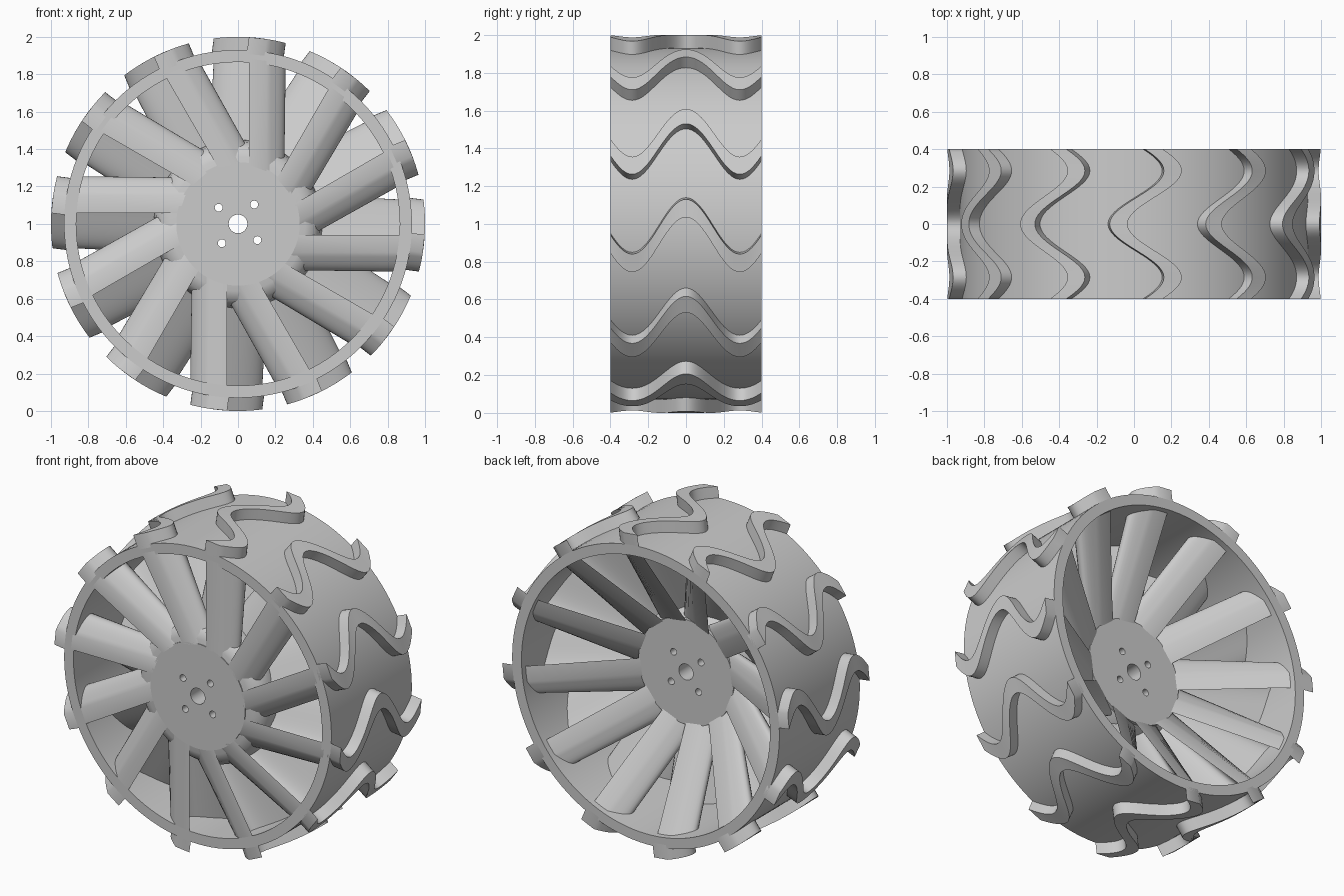
import bpy, bmesh
from math import cos, sin, pi, sqrt, radians
from mathutils import Matrix

cube = bpy.data.objects.get("Cube")
if cube:
    bpy.data.objects.remove(cube, do_unlink=True)

HALF_WIDTH = 0.4
TREAD_R, RIM_OUT, RIM_IN, HUB_R = 1.0, 0.93, 0.865, 0.33
COUNT = 12
STEPS = 48

grey = bpy.data.materials.new("light_grey")
grey.use_nodes = True
grey.diffuse_color = (0.6, 0.6, 0.6, 1)
grey.node_tree.nodes["Principled BSDF"].inputs["Base Color"].default_value = (0.6, 0.6, 0.6, 1)


def add_object(name, mesh, sharp=30):
    mesh.materials.clear()
    mesh.materials.append(grey)
    obj = bpy.data.objects.new(name, mesh)
    bpy.context.collection.objects.link(obj)
    bpy.ops.object.select_all(action="DESELECT")
    obj.select_set(True)
    bpy.context.view_layer.objects.active = obj
    bpy.ops.object.shade_smooth_by_angle(angle=radians(sharp))
    return obj


def finish_mesh(bm, name):
    bmesh.ops.remove_doubles(bm, verts=bm.verts, dist=0.0001)
    bmesh.ops.recalc_face_normals(bm, faces=bm.faces)
    mesh = bpy.data.meshes.new(name)
    bm.to_mesh(mesh)
    bm.free()
    return mesh


def disc_with_holes(name, circles, y_front, y_back):
    """Extrude a filled outline; circles are (x, z, radius, sides)."""
    curve = bpy.data.curves.new(name, "CURVE")
    curve.dimensions = "2D"
    curve.fill_mode = "BOTH"
    curve.extrude = (y_back - y_front) / 2
    for cx, cz, r, sides in circles:
        spline = curve.splines.new("POLY")
        spline.points.add(sides - 1)
        for i, p in enumerate(spline.points):
            a = 2 * pi * i / sides
            p.co = (cx + r * cos(a), cz + r * sin(a), 0, 1)
        spline.use_cyclic_u = True
    temp = bpy.data.objects.new(name + "_outline", curve)
    bpy.context.collection.objects.link(temp)
    deps = bpy.context.evaluated_depsgraph_get()
    filled = bpy.data.meshes.new_from_object(temp.evaluated_get(deps))
    bpy.data.objects.remove(temp, do_unlink=True)
    filled.transform(Matrix.Translation((0, (y_front + y_back) / 2, 1))
                     @ Matrix.Rotation(pi / 2, 4, "X"))
    bm = bmesh.new()
    bm.from_mesh(filled)
    return add_object(name, finish_mesh(bm, name))


def lathe(name, profile, sides, sharp):
    """Spin a closed (radius, y) profile about the axle."""
    bm = bmesh.new()
    rings = [[bm.verts.new((r * cos(2 * pi * i / sides), y, 1 + r * sin(2 * pi * i / sides)))
              for i in range(sides)] for r, y in profile]
    for a, b in zip(rings, rings[1:] + rings[:1]):
        for i in range(sides):
            j = (i + 1) % sides
            bm.faces.new((a[i], a[j], b[j], b[i]))
    return add_object(name, finish_mesh(bm, name), sharp)


def wave_bar(name, r_in, back_in, lean_front, lean_back, r_out, back_out):
    """Wavy strip ruled from an inner to an outer radius; each end has its own depth."""
    bm = bmesh.new()
    rings = []
    for i in range(STEPS + 1):
        t = i / STEPS
        y_in = -HALF_WIDTH + t * (back_in + HALF_WIDTH)
        y_out = -HALF_WIDTH + t * (back_out + HALF_WIDTH)
        lean = lean_front + t * (lean_back - lean_front)
        left = 0.015 - 0.145 * cos(2 * pi * HALF_WIDTH * (2 * t - 1) / 0.57)
        right = left + 0.095
        ring = []
        for x, r, y in ((left - lean, r_in, y_in), (right - lean, r_in, y_in),
                        (right, r_out, y_out), (left, r_out, y_out)):
            ring.append(bm.verts.new((x, y, sqrt(r * r - x * x))))
        rings.append(ring)
    for a, b in zip(rings, rings[1:]):
        for k in range(4):
            n = (k + 1) % 4
            bm.faces.new((a[k], a[n], b[n], b[k]))
    bm.faces.new(rings[0])
    bm.faces.new(rings[-1])
    return finish_mesh(bm, name)


# Drum of the wheel
disc_with_holes("rim", [(0, 0, RIM_OUT, 128), (0, 0, RIM_IN, 128)],
                -HALF_WIDTH, HALF_WIDTH)

# Hub with axle bore and four bolt holes
bolts = [(0.135 * cos(radians(50 + 90 * k)), 0.135 * sin(radians(50 + 90 * k)), 0.021, 24)
         for k in range(4)]
disc_with_holes("hub", [(0, 0, HUB_R, 96), (0, 0, 0.05, 32)] + bolts, -HALF_WIDTH, 0)

# Flare that blends the hub into the roots of the spokes
lathe("hub_flare", [(0.25, -0.397), (0.36, -0.394), (0.41, -0.375), (0.44, -0.33),
                    (0.45, -0.26), (0.42, -0.14), (HUB_R, -0.02), (0.25, -0.02)], 96, 50)

# Wavy spokes, deeper at the rim than at the hub, and matching tread bars
spoke = wave_bar("spoke", HUB_R - 0.01, 0.0, 0.0, 0.06, RIM_IN + 0.02, 0.375)
tread = wave_bar("tread", RIM_OUT - 0.02, HALF_WIDTH, 0.012, 0.012, TREAD_R, HALF_WIDTH)
for k in range(COUNT):
    turn = Matrix.Translation((0, 0, 1)) @ Matrix.Rotation(2 * pi * k / COUNT, 4, "Y")
    for part in (spoke, tread):
        mesh = part.copy()
        mesh.transform(turn)
        add_object(f"{part.name}_{k + 1}", mesh, 40)
